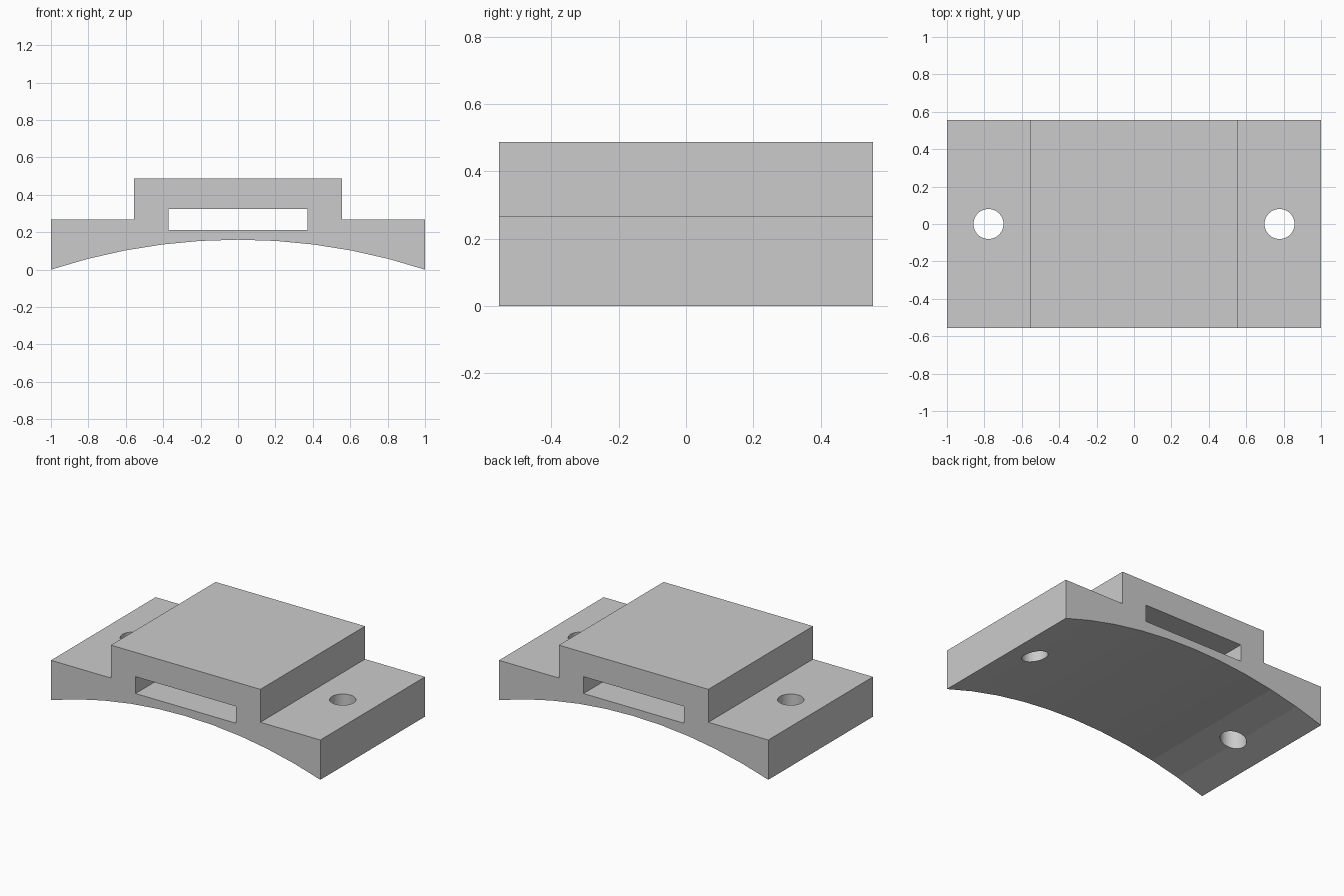
import bpy
import bmesh
import math

HALF_DEPTH = 0.555
ARC_RISE = 0.16

if "Cube" in bpy.data.objects:
    bpy.data.objects.remove(bpy.data.objects["Cube"])

grey = bpy.data.materials.new("plain grey")
grey.use_nodes = True
colour = (0.6, 0.6, 0.6, 1)
grey.diffuse_color = colour
grey.node_tree.nodes["Principled BSDF"].inputs["Base Color"].default_value = colour


def prism(name, outline, half_depth):
    """Extrude an x-z outline along y."""
    bm = bmesh.new()
    face = bm.faces.new([bm.verts.new((x, -half_depth, z)) for x, z in outline])
    new = bmesh.ops.extrude_face_region(bm, geom=[face])["geom"]
    verts = [v for v in new if isinstance(v, bmesh.types.BMVert)]
    bmesh.ops.translate(bm, verts=verts, vec=(0, 2 * half_depth, 0))
    bmesh.ops.recalc_face_normals(bm, faces=bm.faces)
    mesh = bpy.data.meshes.new(name)
    bm.to_mesh(mesh)
    bm.free()
    mesh.materials.append(grey)
    obj = bpy.data.objects.new(name, mesh)
    bpy.context.collection.objects.link(obj)
    return obj


def cut(target, cutter):
    """Subtract the cutter, then discard it."""
    cutter.hide_render = True
    mod = target.modifiers.new("cut", "BOOLEAN")
    mod.operation = "DIFFERENCE"
    mod.solver = "EXACT"
    mod.object = cutter
    bpy.context.view_layer.objects.active = target
    bpy.ops.object.modifier_apply(modifier=mod.name)
    bpy.data.objects.remove(cutter)


# Stepped saddle body with a curved underside
radius = (1 + ARC_RISE ** 2) / (2 * ARC_RISE)
half_angle = math.asin(1 / radius)
angles = [half_angle * i / 5 for i in range(-5, 6)]
underside = [(radius * math.sin(a), ARC_RISE - radius + radius * math.cos(a))
             for a in angles]
step = [(1, 0.267), (0.555, 0.267), (0.555, 0.488)]
top = step + [(-x, z) for x, z in reversed(step)]
body = prism("saddle_bracket", underside + top, HALF_DEPTH)

# Strap slot running from front to back
cut(body, prism("slot_cutter", [(-0.372, 0.212), (0.372, 0.212),
                                (0.372, 0.325), (-0.372, 0.325)], 1))

# Screw hole through each flange
for side in (-1, 1):
    bpy.ops.mesh.primitive_cylinder_add(vertices=48, radius=0.08, depth=1,
                                        location=(side * 0.778, 0, 0.2))
    hole = bpy.context.object
    hole.name = "hole_cutter"
    hole.data.materials.append(grey)
    cut(body, hole)
